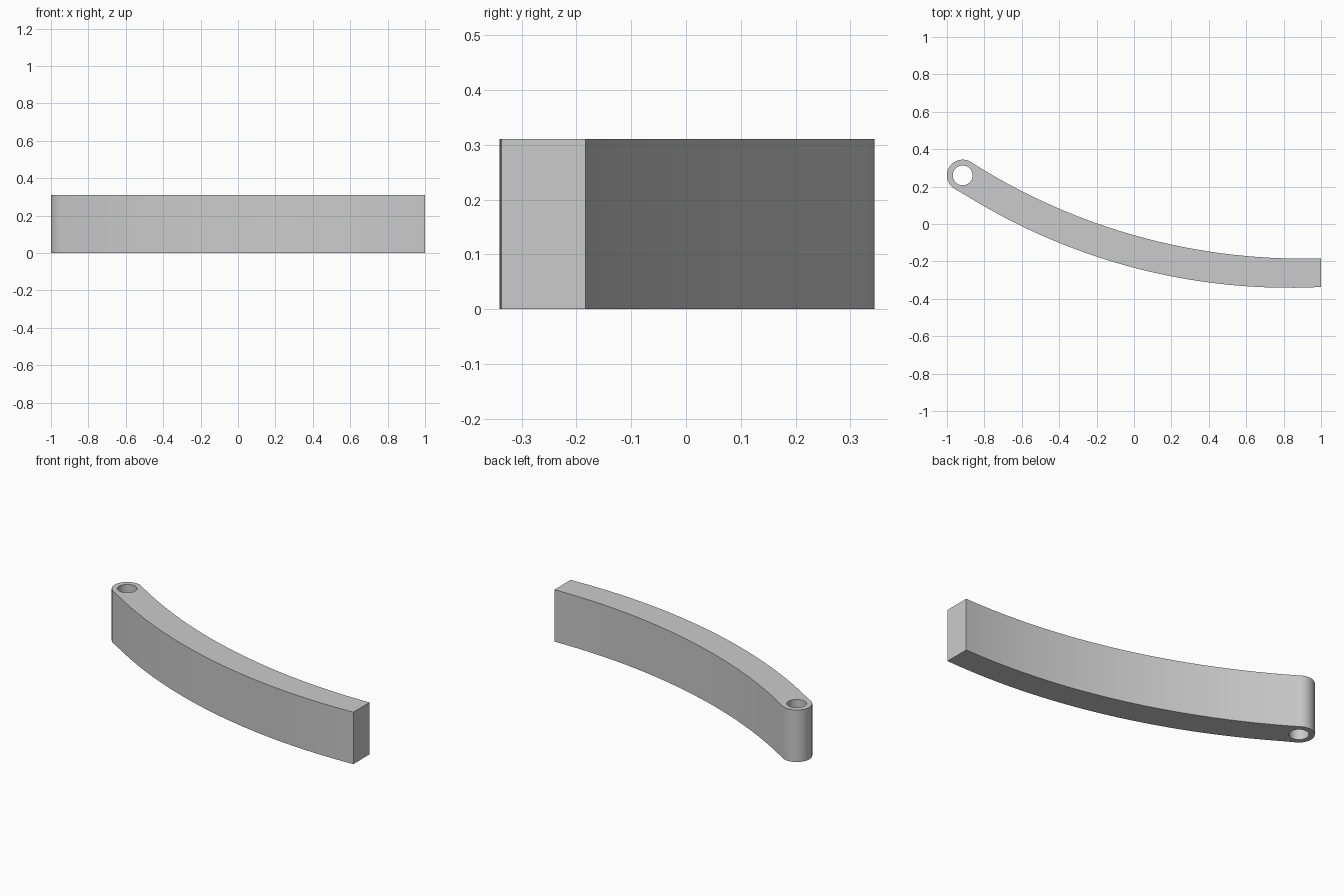
import bpy, bmesh
from math import sin, cos, radians, sqrt

if "Cube" in bpy.data.objects:
    bpy.data.objects.remove(bpy.data.objects["Cube"], do_unlink=True)

HEIGHT = 0.311
EYE = (-0.916, 0.26)
EYE_R, HOLE_R = 0.084, 0.053
STEPS = 28

grey = bpy.data.materials.new("plain grey")
grey.use_nodes = True
colour = (0.6, 0.6, 0.6, 1)
grey.diffuse_color = colour
grey.node_tree.nodes["Principled BSDF"].inputs["Base Color"].default_value = colour


def ring(radius, start, end, steps):
    """Points around the pivot eye, angles in degrees."""
    angles = [radians(start + (end - start) * i / steps) for i in range(steps + 1)]
    return [(EYE[0] + radius * cos(a), EYE[1] + radius * sin(a)) for a in angles]


def bow(cx, low, radius, x0, x1):
    """Points along the bottom of a large circle."""
    xs = [x0 + (x1 - x0) * i / STEPS for i in range(STEPS + 1)]
    return [(x, low + radius - sqrt(radius ** 2 - (x - cx) ** 2)) for x in xs]


# Outline: rounded eye, outer bow, square end, inner bow
eye_arc = ring(EYE_R, 56, 238, 32)
outer = bow(0.83, -0.341, 3.27, eye_arc[-1][0], 1.0)
inner = bow(0.9, -0.185, 3.3, 1.0, eye_arc[0][0])
outline = eye_arc + outer[1:] + inner[:-1]
hole = ring(HOLE_R, 0, 360, 48)[:-1]

# Filled profile with the pivot hole, extruded to full height
profile = bpy.data.curves.new("arm_profile", "CURVE")
profile.dimensions = "2D"
profile.fill_mode = "BOTH"
profile.extrude = HEIGHT / 2
for loop in (outline, hole):
    spline = profile.splines.new("POLY")
    spline.points.add(len(loop) - 1)
    for point, (x, y) in zip(spline.points, loop):
        point.co = (x, y, 0, 1)
    spline.use_cyclic_u = True
arm = bpy.data.objects.new("curved_arm", profile)
bpy.context.collection.objects.link(arm)
arm.location.z = HEIGHT / 2

# Turn into a clean mesh
bpy.ops.object.select_all(action="DESELECT")
arm.select_set(True)
bpy.context.view_layer.objects.active = arm
bpy.ops.object.convert(target="MESH")
bm = bmesh.new()
bm.from_mesh(arm.data)
bmesh.ops.remove_doubles(bm, verts=bm.verts, dist=0.0005)
bmesh.ops.recalc_face_normals(bm, faces=bm.faces)
bm.to_mesh(arm.data)
bm.free()
arm.data.materials.clear()
arm.data.materials.append(grey)
bpy.ops.object.transform_apply(location=True, rotation=False, scale=False)
bpy.ops.object.shade_smooth_by_angle(angle=radians(30))
